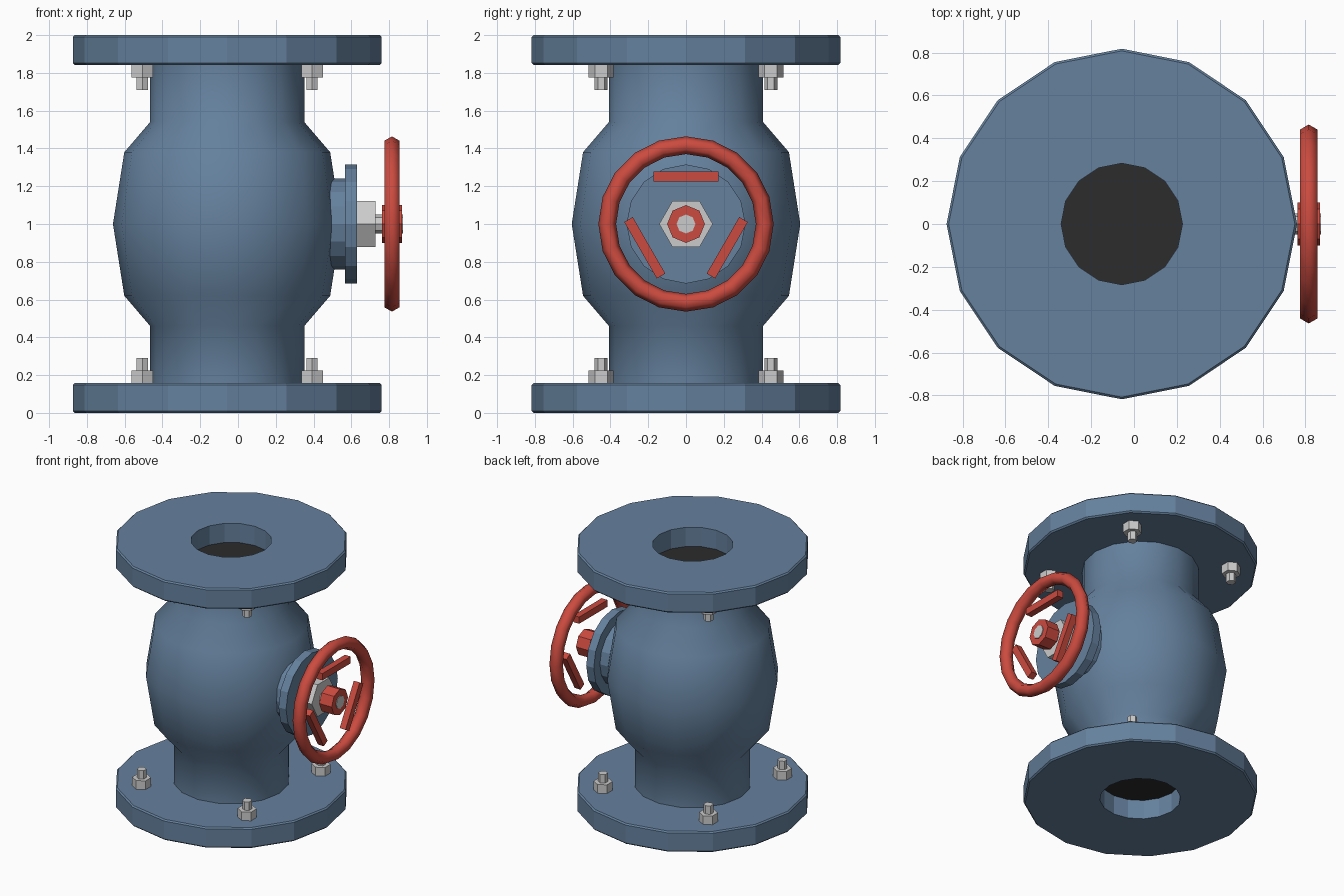
import bpy, math
from math import cos, sin, tau
from mathutils import Matrix

if "Cube" in bpy.data.objects:
    bpy.data.objects.remove(bpy.data.objects["Cube"])

CX = -0.057  # pipe axis


def mat(name, rgb):
    m = bpy.data.materials.new(name)
    m.diffuse_color = (*rgb, 1)
    m.use_nodes = True
    m.node_tree.nodes["Principled BSDF"].inputs["Base Color"].default_value = m.diffuse_color
    return m


BLUE = mat("blue_paint", (0.13, 0.22, 0.34))
RED = mat("red_paint", (0.6, 0.07, 0.05))
DARK = mat("dark_bore", (0.025, 0.025, 0.025))
UP = Matrix.Translation((CX, 0, 0))
SIDE = Matrix.Rotation(math.pi / 2, 4, 'Y')  # local z -> world x
SIDE = Matrix.Translation((0, 0, 1)) @ SIDE


def lathe(name, profile, sides, frame, material=None, caps=True, closed=False,
          smooth=False, turn=0.0):
    """Revolve (radius, height) points about the local z axis."""
    n = len(profile)
    verts = [frame @ Matrix.Rotation(tau * i / sides + turn, 4, 'Z') @
             Matrix.Translation((r, 0, h)).to_translation()
             for i in range(sides) for r, h in profile]
    faces = []
    for i in range(sides):
        a, b = i * n, (i + 1) % sides * n
        for j in range(n if closed else n - 1):
            k = (j + 1) % n
            faces.append((a + j, b + j, b + k, a + k))
    if caps and not closed:
        faces.append([i * n for i in reversed(range(sides))])
        faces.append([i * n + n - 1 for i in range(sides)])
    me = bpy.data.meshes.new(name)
    me.from_pydata(verts, [], faces)
    if material:
        me.materials.append(material)
    for p in me.polygons:
        p.use_smooth = smooth
    ob = bpy.data.objects.new(name, me)
    bpy.context.collection.objects.link(ob)
    return ob


def rod(name, r, z0, z1, sides, frame, material=None, turn=0.0):
    return lathe(name, [(r, z0), (r, z1)], sides, frame, material, turn=turn)


# Bulbous body and dark bore
half = [(0.408, 0.15), (0.408, 0.46), (0.545, 0.62)]
profile = half + [(0.605, 1.0)] + [(r, 2 - z) for r, z in reversed(half)]
lathe("valve_body", profile, 16, UP, BLUE, smooth=True)
rod("bore", 0.295, 0.148, 1.852, 16, UP, DARK)

# End flanges, each with four bolts and nuts
R, H, B = 0.8175, 0.158, 0.01
ring = [(0.283, 0), (R - B, 0), (R, B), (R, H - B), (R - B, H), (0.283, H)]
for end, frame in (("bottom", UP),
                   ("top", Matrix.Translation((CX, 0, 2)) @ Matrix.Rotation(math.pi, 4, 'X'))):
    lathe(end + "_flange", ring, 16, frame, BLUE, closed=True)
    for i in range(4):
        a = tau * (i + 0.5) / 4
        spot = frame @ Matrix.Translation((0.636 * cos(a), 0.636 * sin(a), 0))
        rod(f"{end}_nut_{i}", 0.066, 0.15, 0.225, 6, spot, turn=tau / 4)
        rod(f"{end}_bolt_{i}", 0.034, 0.15, 0.29, 6, spot, turn=tau / 4)

# Side bonnet with gland nut and stem
rod("bonnet_neck", 0.24, 0.40, 0.57, 16, SIDE, BLUE)
rod("bonnet_flange", 0.315, 0.566, 0.63, 16, SIDE, BLUE)
rod("gland_nut", 0.142, 0.62, 0.728, 6, SIDE, turn=tau / 4)
rod("stem", 0.05, 0.70, 0.873, 8, SIDE)

# Handwheel: hub, rim and three bars
rod("wheel_hub", 0.1, 0.762, 0.868, 8, SIDE, RED)
tube = [(0.417 + 0.047 * cos(tau * k / 6), 0.815 + 0.047 * sin(tau * k / 6)) for k in range(6)]
lathe("wheel_rim", tube, 20, SIDE, RED, closed=True, smooth=True)
for i in range(3):
    bpy.ops.mesh.primitive_cube_add(size=1)
    bar = bpy.context.object
    bar.name = f"wheel_bar_{i}"
    bar.matrix_world = (Matrix.Translation((0.815, 0, 1)) @ Matrix.Rotation(tau * i / 3, 4, 'X') @
                        Matrix.Translation((0, 0, 0.252)) @ Matrix.Diagonal((0.05, 0.345, 0.052, 1)))
    bar.data.materials.append(RED)

# Make every shell face outward
import bmesh
for ob in bpy.context.collection.objects:
    bm = bmesh.new()
    bm.from_mesh(ob.data)
    bmesh.ops.recalc_face_normals(bm, faces=bm.faces)
    bm.to_mesh(ob.data)
    bm.free()

# Smooth body and rim but keep sharp cap edges
for name in ("valve_body", "wheel_rim"):
    bpy.ops.object.select_all(action='DESELECT')
    ob = bpy.data.objects[name]
    ob.select_set(True)
    bpy.context.view_layer.objects.active = ob
    bpy.ops.object.shade_smooth_by_angle(angle=math.radians(65))
